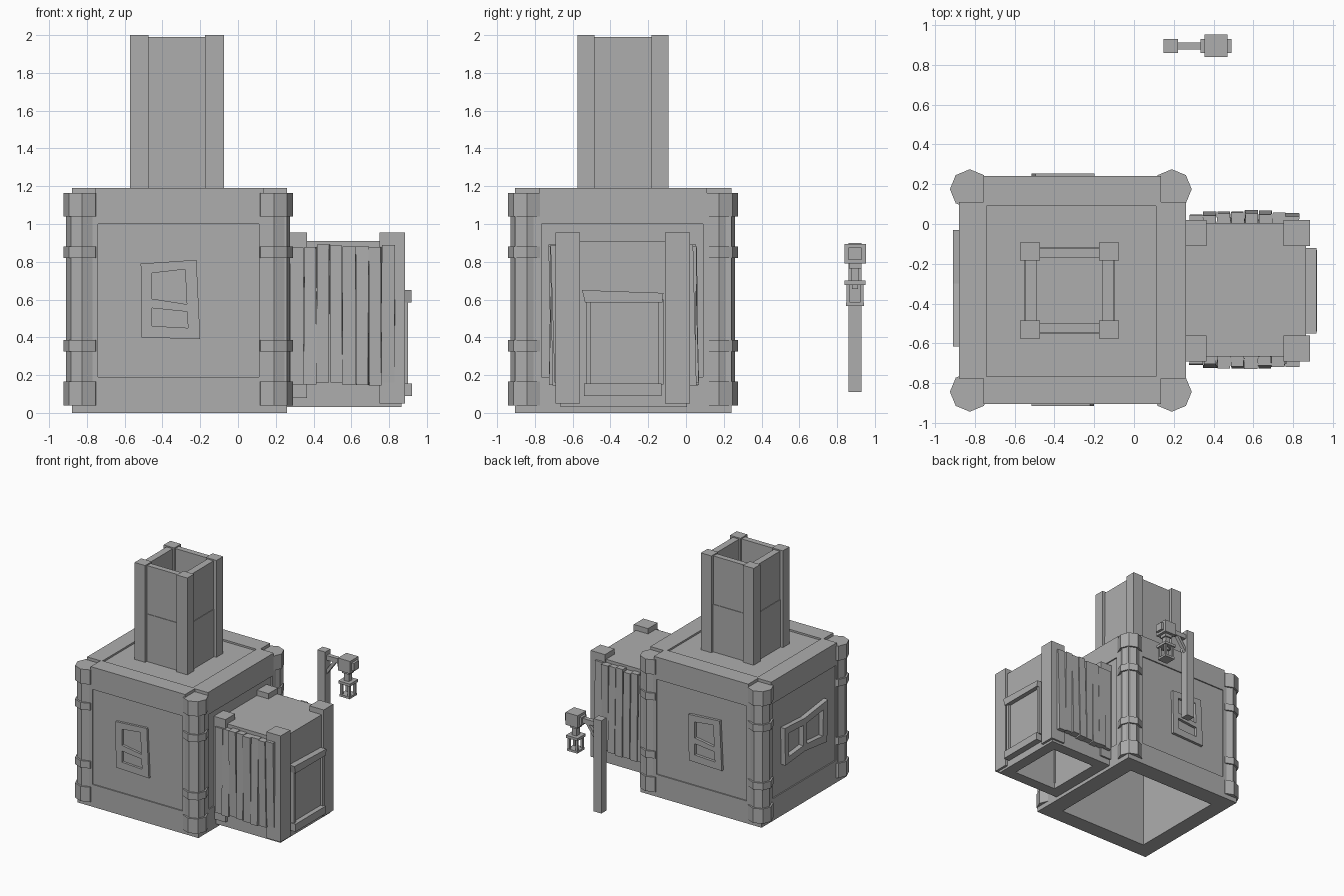
import bpy, bmesh, math, random
from mathutils import Matrix, Vector

random.seed(4)
cube = bpy.data.objects.get("Cube")
if cube:
    bpy.data.objects.remove(cube, do_unlink=True)

stone = bpy.data.materials.new("plain_grey")
stone.use_nodes = True
GREY = (0.42, 0.42, 0.42, 1)
stone.diffuse_color = GREY
stone.node_tree.nodes["Principled BSDF"].inputs["Base Color"].default_value = GREY


def finish(name, bm):
    bmesh.ops.recalc_face_normals(bm, faces=bm.faces)
    mesh = bpy.data.meshes.new(name)
    bm.to_mesh(mesh)
    bm.free()
    mesh.materials.append(stone)
    obj = bpy.data.objects.new(name, mesh)
    bpy.context.scene.collection.objects.link(obj)
    return obj


def add_box(bm, x, y, z):
    size = Matrix.Diagonal((x[1] - x[0], y[1] - y[0], z[1] - z[0], 1))
    mid = Vector((sum(x) / 2, sum(y) / 2, sum(z) / 2))
    return bmesh.ops.create_cube(bm, size=1, matrix=Matrix.Translation(mid) @ size)["verts"]


def boxes(name, *specs):
    bm = bmesh.new()
    for s in specs:
        add_box(bm, *s)
    return finish(name, bm)


def carve(obj, *specs):
    """Cut boxes out of an object and bake the result."""
    cutter = boxes("cutter", *specs)
    cutter.hide_render = True
    mod = obj.modifiers.new("cut", "BOOLEAN")
    mod.operation, mod.solver, mod.object = "DIFFERENCE", "EXACT", cutter
    bpy.context.view_layer.update()
    graph = bpy.context.evaluated_depsgraph_get()
    obj.data = bpy.data.meshes.new_from_object(obj.evaluated_get(graph))
    obj.modifiers.clear()
    bpy.data.objects.remove(cutter, do_unlink=True)


def plate(name, quads, place, thick):
    """Flat quads in (u, v), placed on a wall and thickened."""
    bm = bmesh.new()
    for q in quads:
        bm.faces.new([bm.verts.new(place(u, v)) for u, v in q])
    bmesh.ops.remove_doubles(bm, verts=bm.verts, dist=0.001)
    obj = finish(name, bm)
    mod = obj.modifiers.new("thickness", "SOLIDIFY")
    mod.thickness, mod.offset = thick, 0
    return obj


def ring(outer, inner):
    n = len(outer)
    return [(outer[i], outer[(i + 1) % n], inner[(i + 1) % n], inner[i]) for i in range(n)]


# Main block: notched corners, shallow panels, open underside
X, Y, H = (-0.88, 0.26), (-0.905, 0.24), 1.19
PX, PY, PZ = (-0.74, 0.11), (-0.765, 0.09), (0.19, 1.0)
body = boxes("main_block", (X, Y, (0, H)))
carve(body, (PX, PY, (-0.1, 1.08)))
carve(body, (PX, PY, (H - 0.015, H + 0.1)))
for y in (Y[0], Y[1]):
    carve(body, (PX, (y - 0.01, y + 0.01), PZ))
for x in (X[0], X[1]):
    carve(body, ((x - 0.01, x + 0.01), PY, PZ))
for x in X:
    for y in Y:
        carve(body, ((x - 0.125, x + 0.125), (y - 0.13, y + 0.13), (1.1, 1.3)))

# Octagonal corner columns with caps and straps
for side, x in (("right", -0.825), ("left", 0.19)):
    for end, y in (("front", -0.843), ("back", 0.175)):
        bm = bmesh.new()
        for r, z0, z1 in ((0.085, 0.05, 1.15), (0.1, 0.04, 0.165), (0.1, 1.04, 1.165),
                          (0.1, 0.325, 0.385), (0.1, 0.82, 0.88)):
            bmesh.ops.create_cone(bm, cap_ends=True, segments=8, radius1=r, radius2=r, depth=z1 - z0,
                                  matrix=Matrix.Translation((x, y, (z0 + z1) / 2)))
        finish(f"column_{end}_{side}", bm)

# Chimney: four posts with thin walls between them
CX, CY, CZ = (-0.573, -0.075), (-0.575, -0.093), (1.17, 2.0)
for i in (0, 1):
    for j in (0, 1):
        px = (CX[0], CX[0] + 0.1) if i == 0 else (CX[1] - 0.1, CX[1])
        py = (CY[0], CY[0] + 0.09) if j == 0 else (CY[1] - 0.09, CY[1])
        boxes(f"chimney_post_{i}{j}", (px, py, CZ))
for name, z, gap in (("lower", (1.17, 1.58), 0.022), ("upper", (1.58, 1.99), 0.027)):
    wall = boxes(f"chimney_wall_{name}", ((CX[0] + gap, CX[1] - gap), (CY[0] + gap, CY[1] - gap), z))
    carve(wall, ((CX[0] + 0.085, CX[1] - 0.085), (CY[0] + 0.075, CY[1] - 0.075), (1.1, 2.1)))

# Crooked windows on the front and back walls
outer = [(-0.515, 0.79), (-0.22, 0.81), (-0.2, 0.39), (-0.51, 0.4)]
inner = [(-0.455, 0.74), (-0.28, 0.76), (-0.265, 0.45), (-0.455, 0.46)]
bar = [(-0.46, 0.605), (-0.27, 0.575), (-0.265, 0.535), (-0.46, 0.555)]
quads = ring(outer, inner) + [bar]
plate("window_front", quads, lambda u, v: (u, -0.9, v), 0.03)
plate("window_back", quads, lambda u, v: (-0.714 - u, 0.238, v), 0.03)

# Wide two-pane window on the right-hand wall
outer = [(-0.03, 0.75), (-0.3, 0.735), (-0.615, 0.775), (-0.6, 0.42), (-0.3, 0.455), (-0.04, 0.43)]
inner = [(-0.085, 0.69), (-0.3, 0.68), (-0.55, 0.71), (-0.545, 0.49), (-0.3, 0.51), (-0.09, 0.49)]
mullion = [(-0.28, 0.69), (-0.33, 0.69), (-0.33, 0.5), (-0.28, 0.5)]
plate("window_side", ring(outer, inner) + [mullion], lambda u, v: (-0.89, u, v), 0.04)

# Annex: hollow box, four posts and a ridge along the end
annex = boxes("annex", ((0.255, 0.865), (-0.665, 0.005), (0.03, 0.91)))
carve(annex, ((0.36, 0.77), (-0.57, -0.09), (-0.1, 0.85)))
for end, y in (("front", (-0.69, -0.56)), ("back", (-0.11, 0.02))):
    boxes(f"annex_post_inner_{end}", ((0.255, 0.365), y, (0.08, 0.955)))
    boxes(f"annex_post_outer_{end}", ((0.75, 0.885), y, (0.05, 0.955)))

# End hatch: sill, jambs, recessed panel and a slanted lintel
boxes("hatch_sill", ((0.85, 0.92), (-0.54, -0.13), (0.09, 0.155)))
boxes("hatch_panel", ((0.85, 0.88), (-0.53, -0.12), (0.15, 0.6)))
for side, y in (("front", (-0.53, -0.505)), ("back", (-0.145, -0.12))):
    boxes(f"hatch_jamb_{side}", ((0.86, 0.9), y, (0.15, 0.6)))
lintel = [(-0.55, 0.65), (-0.12, 0.635), (-0.125, 0.585), (-0.535, 0.585)]
plate("hatch_lintel", [lintel], lambda u, v: (0.885, u, v), 0.065)

# Uneven upright boards on both annex sides
N, START, WIDTH = 8, 0.28, 0.069
for end, wall, out in (("front", -0.665, -1), ("back", 0.005, 1)):
    bm = bmesh.new()
    for i in range(N):
        x = START + WIDTH * i
        bow = 0.038 + 0.018 * math.sin(math.pi * (i + 0.5) / N)
        y = sorted((wall, wall + out * bow))
        verts = add_box(bm, (x, x + WIDTH - 0.004), y,
                        (0.15 + random.uniform(-0.005, 0.012), 0.885 + random.uniform(-0.01, 0.008)))
        lean = random.uniform(-0.012, 0.012)
        for v in verts:
            v.co.x += random.uniform(-0.004, 0.004)
            if (v.co.y - wall) * out > 0.01:
                v.co.y += out * lean * (1 if v.co.z > 0.5 else -1)
    finish(f"annex_boards_{end}", bm)

# Lamp post with arm and brace
LY = 0.895
boxes("lamp_post", ((0.147, 0.22), (LY - 0.035, LY + 0.035), (0.11, 0.9)))
boxes("lamp_arm", ((0.21, 0.36), (LY - 0.018, LY + 0.018), (0.825, 0.865)))
brace = [(0.215, 0.74), (0.215, 0.7), (0.31, 0.83), (0.28, 0.83)]
plate("lamp_brace", [brace], lambda u, v: (u, LY, v), 0.03)


def centred(r, z):
    return ((0.412 - r, 0.412 + r), (LY - r, LY + r), z)


# Hanging lantern: block, neck, plates and corner bars
boxes("lantern_block", centred(0.057, (0.79, 0.895)),
      ((0.335, 0.49), (LY - 0.035, LY + 0.035), (0.81, 0.875)))
boxes("lantern_neck", centred(0.033, (0.765, 0.79)), centred(0.022, (0.7, 0.77)))
boxes("lantern_top", centred(0.055, (0.678, 0.7)))
boxes("lantern_base", centred(0.048, (0.567, 0.585)))
boxes("lantern_candle", centred(0.015, (0.655, 0.68)))
for i in (-1, 1):
    for j in (-1, 1):
        bx, by = 0.412 + i * 0.036, LY + j * 0.036
        boxes("lantern_bar", ((bx - 0.009, bx + 0.009), (by - 0.009, by + 0.009), (0.58, 0.685)))
